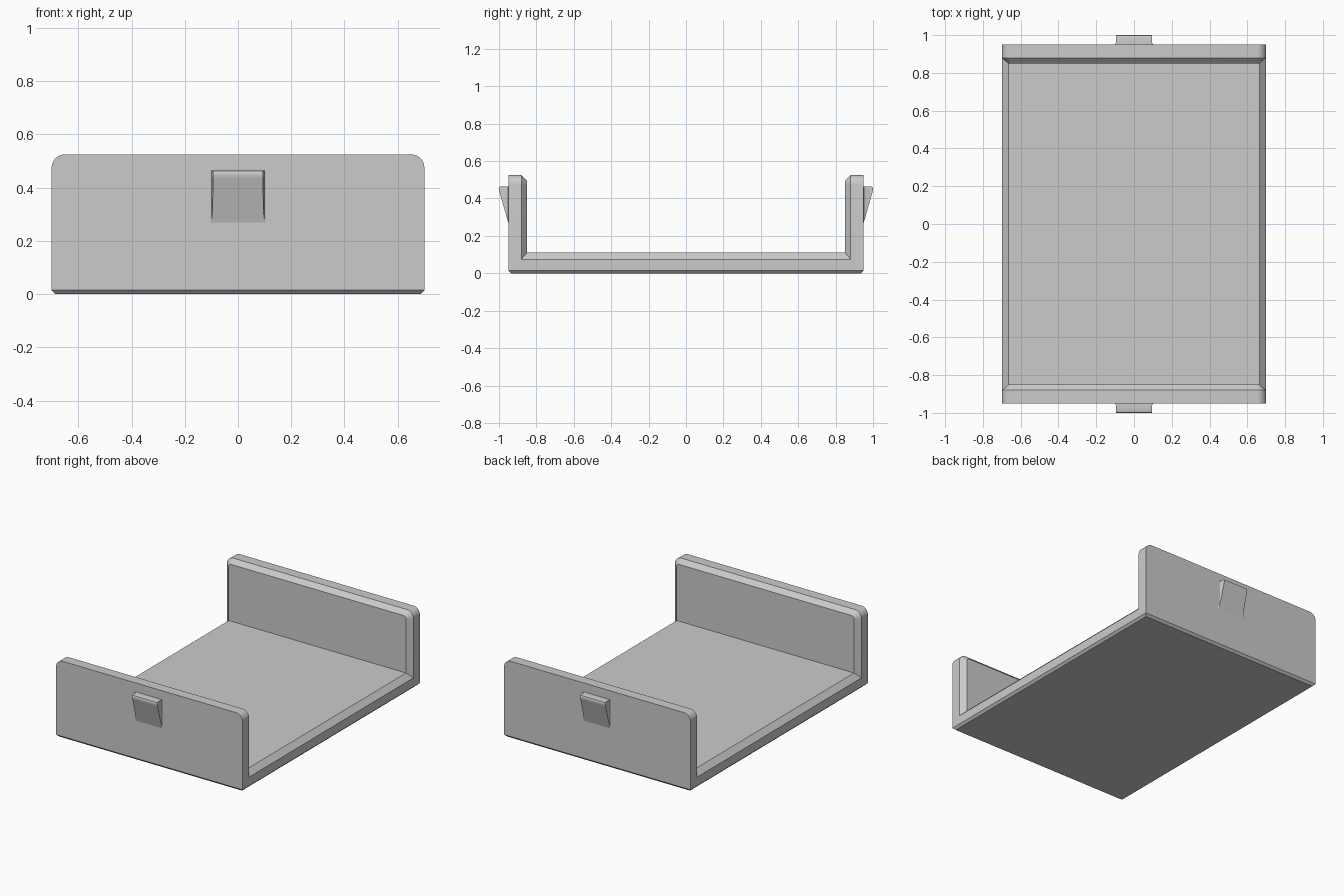
import bpy, bmesh, math

if "Cube" in bpy.data.objects:
    bpy.data.objects.remove(bpy.data.objects["Cube"], do_unlink=True)

GREY = (0.6, 0.6, 0.6, 1)
grey = bpy.data.materials.new("plain grey")
grey.use_nodes = True
grey.diffuse_color = GREY
grey.node_tree.nodes["Principled BSDF"].inputs["Base Color"].default_value = GREY


def finish(name, bm):
    bmesh.ops.recalc_face_normals(bm, faces=bm.faces)
    mesh = bpy.data.meshes.new(name)
    bm.to_mesh(mesh)
    bm.free()
    mesh.materials.append(grey)
    obj = bpy.data.objects.new(name, mesh)
    bpy.context.collection.objects.link(obj)
    bpy.context.view_layer.objects.active = obj
    bpy.ops.object.select_all(action='DESELECT')
    obj.select_set(True)
    bpy.ops.object.shade_smooth_by_angle(angle=math.radians(30))
    return obj


def bridge(bm, a, b):
    for i in range(len(a)):
        j = (i + 1) % len(a)
        bm.faces.new((a[i], a[j], b[j], b[i]))


def wall_outline(bm, y, half, bottom, top, radius, steps=8):
    """Upright panel outline with rounded top corners, from right foot to left foot."""
    right = [(half, bottom)]
    for i in range(steps + 1):
        a = math.pi / 2 * i / steps
        right.append((half - radius + radius * math.cos(a),
                      top - radius + radius * math.sin(a)))
    left = [(-x, z) for x, z in reversed(right)]
    return [bm.verts.new((x, y, z)) for x, z in right + left]


# Tray: outer shell, rim edge and inset inner faces, each one loop over both walls
bm = bmesh.new()
loops, panels = [], []
for y, half, bottom, top, radius in ((0.95, 0.7, 0.015, 0.525, 0.05),
                                     (0.88, 0.7, 0.075, 0.525, 0.05),
                                     (0.85, 0.665, 0.11, 0.495, 0.02)):
    front = wall_outline(bm, -y, half, bottom, top, radius)
    back = wall_outline(bm, y, half, bottom, top, radius)
    loops.append(front + back[::-1])
    panels.append((front, back))
bridge(bm, loops[0], loops[1])
bridge(bm, loops[1], loops[2])

# Wall faces and floor
for front, back in (panels[0], panels[2]):
    bm.faces.new(front)
    bm.faces.new(back)
front, back = panels[2]
bm.faces.new((front[0], front[-1], back[-1], back[0]))

# Chamfered underside
front, back = panels[0]
feet = [front[0], front[-1], back[-1], back[0]]
base = [bm.verts.new((math.copysign(0.685, v.co.x),
                      math.copysign(0.935, v.co.y), 0)) for v in feet]
bridge(bm, feet, base)
bm.faces.new(base)
finish("tray", bm)


# Wedge catches with a small flare where they meet the wall
def catch(name, side):
    bm = bmesh.new()
    rings = []
    for depth, half, top in ((0, 0.104, 0.465), (0.003, 0.099, 0.465),
                             (0.01, 0.096, 0.465), (0.038, 0.094, 0.465),
                             (0.047, 0.094, 0.462), (0.05, 0.094, 0.454)):
        low = 0.27 + depth * 3.5
        y = side * (0.95 + depth)
        rings.append([bm.verts.new((x, y, z)) for x, z in
                      ((-half, low), (half, low), (half, top), (-half, top))])
    for a, b in zip(rings, rings[1:]):
        bridge(bm, a, b)
    bm.faces.new(rings[0])
    bm.faces.new(rings[-1])
    finish(name, bm)


catch("front_catch", -1)
catch("back_catch", 1)
